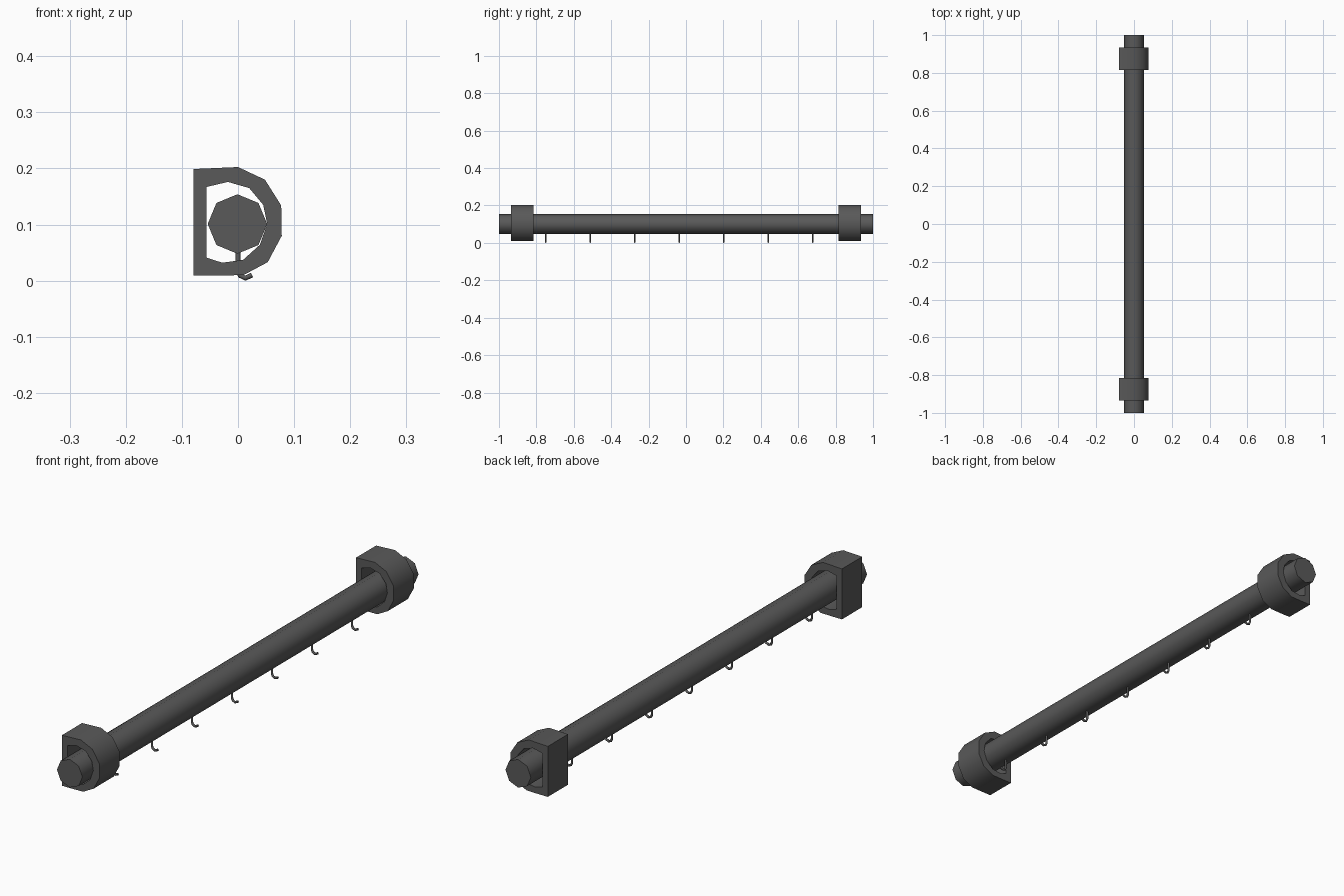
import bpy, bmesh, math
from mathutils import Vector

if "Cube" in bpy.data.objects:
    bpy.data.objects.remove(bpy.data.objects["Cube"])

metal = bpy.data.materials.new("dark grey metal")
metal.diffuse_color = (0.1, 0.1, 0.1, 1)
metal.use_nodes = True
metal.node_tree.nodes["Principled BSDF"].inputs["Base Color"].default_value = metal.diffuse_color


def finish(name, bm, angle):
    """Turn a bmesh into a named object, smooth except at sharp edges."""
    bmesh.ops.recalc_face_normals(bm, faces=bm.faces)
    me = bpy.data.meshes.new(name)
    bm.to_mesh(me)
    bm.free()
    me.materials.append(metal)
    ob = bpy.data.objects.new(name, me)
    bpy.context.collection.objects.link(ob)
    bpy.ops.object.select_all(action='DESELECT')
    ob.select_set(True)
    bpy.context.view_layer.objects.active = ob
    bpy.ops.object.shade_smooth_by_angle(angle=math.radians(angle))
    return ob


def skin(bm, loops, closed=False):
    """Join successive vertex loops with quads."""
    pairs = list(zip(loops, loops[1:]))
    if closed:
        pairs.append((loops[-1], loops[0]))
    for a, b in pairs:
        for i in range(len(a)):
            j = (i + 1) % len(a)
            bm.faces.new((a[i], a[j], b[j], b[i]))


def ring(bm, profile, y):
    return [bm.verts.new((x, y, z)) for x, z in profile]


# Rod: octagonal bar along y
bm = bmesh.new()
octagon = [(0.053 * math.sin(k * math.pi / 4) - 0.001,
            0.101 + 0.053 * math.cos(k * math.pi / 4)) for k in range(8)]
ends = [ring(bm, octagon, y) for y in (-1, 1)]
skin(bm, ends)
for e in ends:
    bm.faces.new(e)
finish("rod", bm, 50)

# Wall brackets: D-shaped collars with a D-shaped opening
outer = [(-0.079, 0.199), (0, 0.2025), (0.048, 0.18), (0.077, 0.134),
         (0.078, 0.08), (0.053, 0.033), (0.010, 0.010), (-0.04, 0.009), (-0.079, 0.009)]
inner = [(-0.056, 0.167), (-0.018, 0.176), (0.02, 0.165), (0.045, 0.135),
         (0.052, 0.101), (0.039, 0.064), (0.009, 0.037), (-0.028, 0.032), (-0.056, 0.041)]
for name, y in (("front_bracket", -0.875), ("back_bracket", 0.875)):
    bm = bmesh.new()
    y0, y1 = y - 0.06, y + 0.06
    skin(bm, [ring(bm, outer, y0), ring(bm, outer, y1),
              ring(bm, inner, y1), ring(bm, inner, y0)], closed=True)
    finish(name, bm, 50)

# Hooks: small J-shaped tubes under the rod
path = [Vector((x, 0, z)) for x, z in
        ((0, 0.056), (0, 0.018), (0.004, 0.009), (0.013, 0.0045), (0.025, 0.010))]
for n in range(7):
    bm = bmesh.new()
    y = -0.75 + n * 0.238
    loops = []
    for i, p in enumerate(path):
        t = (path[min(i + 1, 4)] - path[max(i - 1, 0)]).normalized()
        side = Vector((-t.z, 0, t.x))
        loop = []
        for k in range(6):
            a = k * math.pi / 3
            off = side * (0.0045 * math.cos(a)) + Vector((0, 0.0045 * math.sin(a), 0))
            loop.append(bm.verts.new(p + off + Vector((0, y, 0))))
        loops.append(loop)
    skin(bm, loops)
    bm.faces.new(loops[0])
    bm.faces.new(loops[-1])
    finish(f"hook_{n + 1}", bm, 65)
